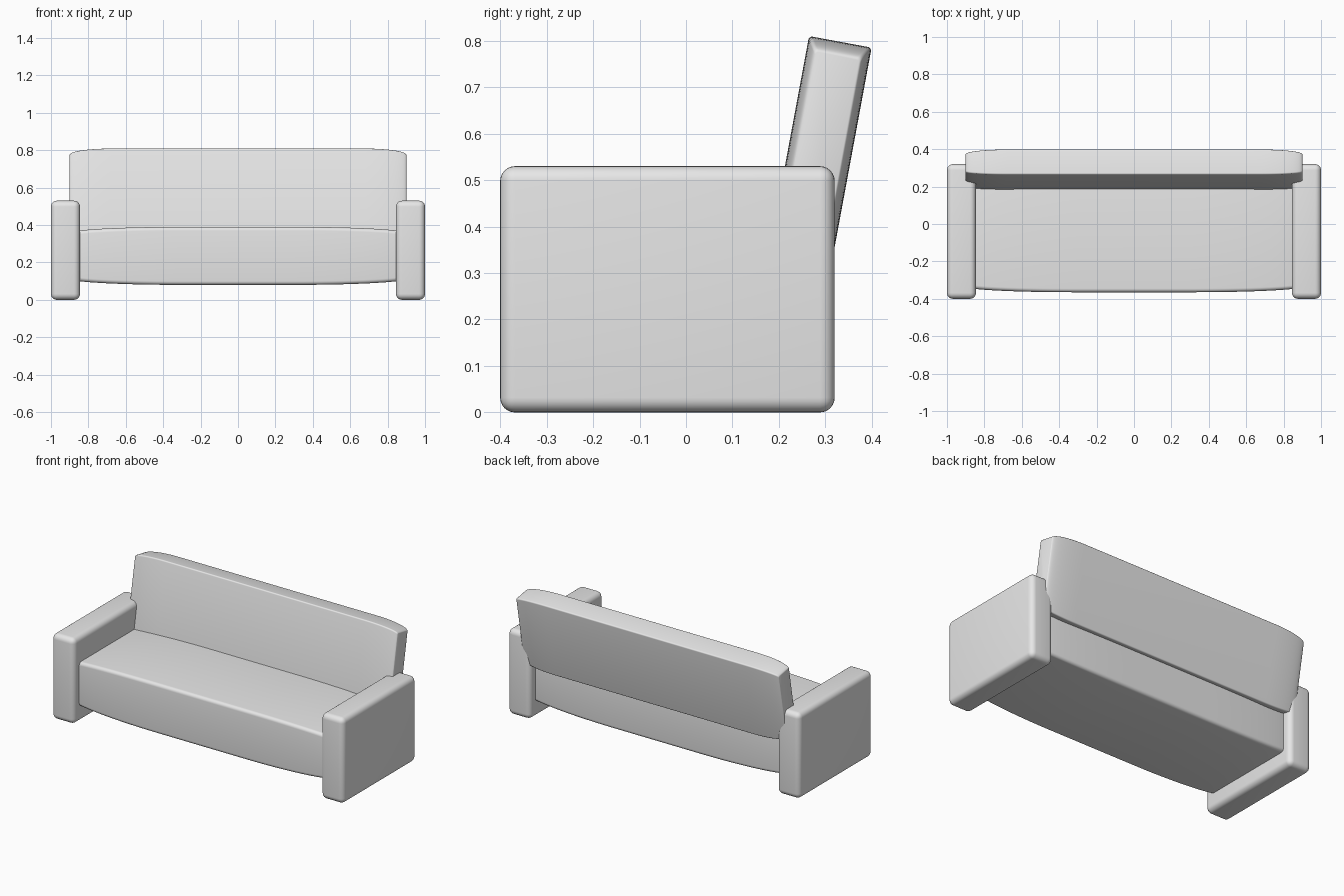
import bpy, bmesh, math

if "Cube" in bpy.data.objects:
    bpy.data.objects.remove(bpy.data.objects["Cube"])

fabric = bpy.data.materials.new("grey fabric")
fabric.diffuse_color = (0.8, 0.8, 0.8, 1)
fabric.use_nodes = True
fabric.node_tree.nodes["Principled BSDF"].inputs["Base Color"].default_value = fabric.diffuse_color


def finish(name, bm):
    bmesh.ops.recalc_face_normals(bm, faces=bm.faces)
    mesh = bpy.data.meshes.new(name)
    bm.to_mesh(mesh)
    bm.free()
    mesh.materials.append(fabric)
    ob = bpy.data.objects.new(name, mesh)
    bpy.context.collection.objects.link(ob)
    bpy.ops.object.select_all(action='DESELECT')
    ob.select_set(True)
    bpy.context.view_layer.objects.active = ob
    bpy.ops.object.shade_smooth_by_angle(angle=math.radians(40))
    return ob


def rounded_rect(hy, hz, r, n=6):
    pts = []
    for k, (sy, sz) in enumerate([(1, 1), (-1, 1), (-1, -1), (1, -1)]):
        for i in range(n + 1):
            a = math.pi / 2 * (k + i / n)
            pts.append((sy * (hy - r) + r * math.cos(a), sz * (hz - r) + r * math.sin(a)))
    return pts


def cushion(name, hx, hy, hz, x0, dy, dz, r):
    """Rounded section swept along x, tapering elliptically beyond x0."""
    bm = bmesh.new()
    n = 14
    angles = [math.pi / 2 * i / n for i in range(n + 1)]
    half = [(x0 + (hx - x0) * math.sin(a), 1 - math.cos(a)) for a in angles]
    stations = [(-x, t) for x, t in reversed(half)] + half
    rings = []
    for x, t in stations:
        sec = rounded_rect(hy - dy * t, hz - dz * t, r)
        rings.append([bm.verts.new((x, y, z)) for y, z in sec])
    for a, b in zip(rings, rings[1:]):
        for i in range(len(a)):
            j = (i + 1) % len(a)
            bm.faces.new((a[i], a[j], b[j], b[i]))
    bm.faces.new(rings[0])
    bm.faces.new(rings[-1])
    return finish(name, bm)


def arm(name, x):
    bm = bmesh.new()
    bmesh.ops.create_cube(bm, size=1)
    for v in bm.verts:
        v.co = (x + v.co.x * 0.155, -0.04 + v.co.y * 0.72, 0.265 + v.co.z * 0.53)
    bmesh.ops.bevel(bm, geom=bm.edges[:], offset=0.032, segments=6,
                    profile=0.5, affect='EDGES')
    return finish(name, bm)


# Seat block between the arms
seat = cushion("seat", 0.9, 0.325, 0.155, 0.3, 0.03, 0.033, 0.02)
seat.location = (0, -0.04, 0.235)

# Leaning backrest
back = cushion("backrest", 0.9, 0.0685, 0.2365, 0.68, 0.02, 0.03, 0.008)
back.location = (0, 0.289, 0.565)
back.rotation_euler.x = math.radians(-10.5)

# Armrests
for side, label in ((-1, "left"), (1, "right")):
    arm(label + "_armrest", side * 0.9225)
